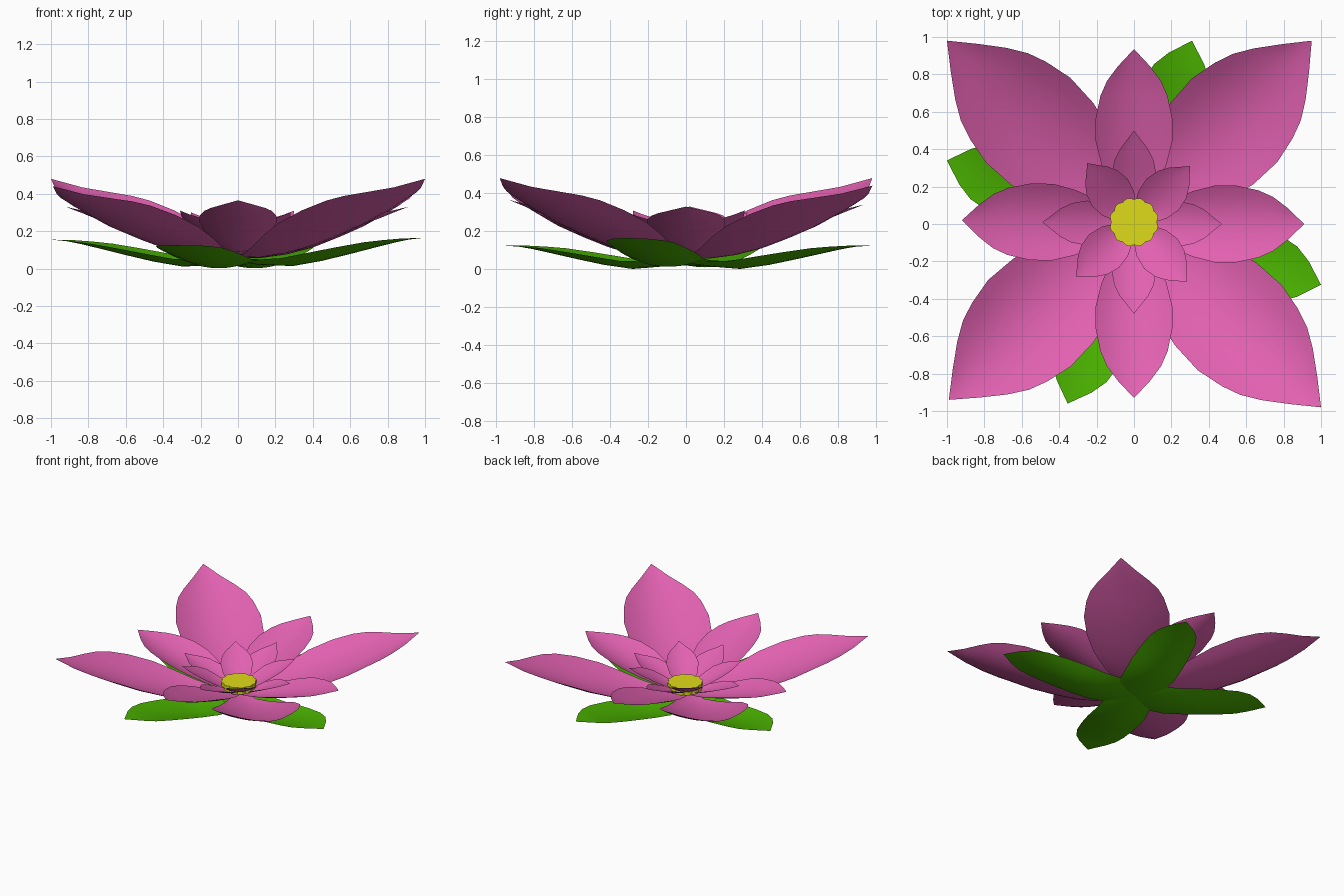
import bpy, bmesh
from math import radians, sin, cos, atan2, hypot, pi

if "Cube" in bpy.data.objects:
    bpy.data.objects.remove(bpy.data.objects["Cube"])


def material(name, rgb):
    m = bpy.data.materials.new(name)
    m.diffuse_color = (*rgb, 1)
    m.use_nodes = True
    m.node_tree.nodes["Principled BSDF"].inputs["Base Color"].default_value = m.diffuse_color
    return m


PINK = material("petal_pink", (0.76, 0.12, 0.44))
GREEN = material("leaf_green", (0.07, 0.45, 0.0))
YELLOW = material("centre_yellow", (0.74, 0.71, 0.01))


def finish(name, bm, mat, angle=50):
    bmesh.ops.remove_doubles(bm, verts=bm.verts, dist=0.0005)
    me = bpy.data.meshes.new(name)
    bm.to_mesh(me)
    bm.free()
    me.materials.append(mat)
    ob = bpy.data.objects.new(name, me)
    bpy.context.collection.objects.link(ob)
    bpy.ops.object.select_all(action='DESELECT')
    ob.select_set(True)
    bpy.context.view_layer.objects.active = ob
    bpy.ops.object.shade_smooth_by_angle(angle=radians(angle))


def petal(name, rows, tip, mat):
    """Cupped sheet: rows of (distance, half width, middle height, edge lift)."""
    tx, ty, tz = tip
    a = atan2(ty, tx)
    s = hypot(tx, ty) / rows[-1][0]
    dz = tz - rows[-1][2]
    n = 10
    bm = bmesh.new()
    grid = []
    for u, w, z, lift in rows:
        line = []
        f = u / rows[-1][0]
        for i in range(n + 1):
            t = 2 * i / n - 1
            x, y = u * s, t * w
            line.append(bm.verts.new((x * cos(a) - y * sin(a),
                                      x * sin(a) + y * cos(a),
                                      z + dz * f + lift * t * t)))
        grid.append(line)
    for r0, r1 in zip(grid, grid[1:]):
        for i in range(n):
            bm.faces.new((r0[i], r1[i], r1[i + 1], r0[i + 1]))
    finish(name, bm, mat)


# Petal shapes
OUTER = [(0, .04, .06, .01), (.15, .11, .058, .02), (.3, .20, .075, .04), (.45, .27, .105, .068),
         (.6, .31, .148, .088), (.78, .32, .205, .095), (.93, .29, .262, .088),
         (1.03, .255, .304, .07), (1.13, .195, .347, .045), (1.25, .105, .398, .018), (1.38, 0, .46, 0)]
MIDDLE = [(0, .04, .08, .01), (.1, .08, .088, .02), (.2, .125, .108, .035), (.32, .175, .14, .052),
          (.44, .205, .175, .062), (.56, .205, .213, .06), (.68, .18, .252, .046),
          (.76, .145, .28, .032), (.84, .085, .314, .014), (.93, 0, .35, 0)]
INNER = [(0, .03, .10, .01), (.08, .065, .108, .02), (.16, .105, .135, .028), (.25, .12, .175, .032),
         (.33, .105, .214, .023), (.39, .075, .243, .012), (.44, .035, .266, .005), (.485, 0, .29, 0)]
LEAF = [(-.08, .03, .05, 0), (-.06, .085, .046, .003), (0, .14, .036, .01), (.12, .18, .019, .025),
        (.3, .2, .01, .042), (.45, .205, .034, .045), (.6, .2, .068, .038), (.75, .185, .104, .027),
        (.85, .155, .128, .014), (.93, .10, .143, .006), (1.03, 0, .152, 0)]

# Large diagonal petals, middle ring, inner rings, green leaves underneath
rings = [
    ("outer_petal", OUTER, PINK, [(.95, .98, .44), (-1, .98, .48), (-.99, -.94, .44), (1, -.98, .48)]),
    ("middle_petal", MIDDLE, PINK, [(.91, 0, .33), (0, .935, .34), (-.92, .02, .33), (0, -.93, .365)]),
    ("inner_petal", INNER, PINK, [(.47, 0, .27), (0, .5, .29), (-.49, .01, .26), (0, -.48, .28)]),
    ("core_petal", INNER, PINK, [(.30, .31, .31), (-.25, .325, .30), (-.31, -.28, .31), (.28, -.31, .30)]),
    ("green_leaf", LEAF, GREEN, [(.31, .98, .125), (-1, .34, .155), (-.355, -.96, .125), (1, -.325, .165)]),
]
for name, rows, mat, tips in rings:
    for i, tip in enumerate(tips):
        petal(f"{name}_{i + 1}", rows, tip, mat)

# Scalloped yellow centre
bm = bmesh.new()
N, LOBES = 60, 12
loops = []
for z in (.11, .165):
    loop = []
    for i in range(N):
        t = 2 * pi * i / N
        r = .121 + .01 * abs(sin(LOBES * t / 2))
        loop.append(bm.verts.new((r * cos(t), .01 + r * sin(t), z)))
    loops.append(loop)
for i in range(N):
    j = (i + 1) % N
    bm.faces.new((loops[0][i], loops[0][j], loops[1][j], loops[1][i]))
bm.faces.new(loops[0][::-1])
bm.faces.new(loops[1])
finish("flower_centre", bm, YELLOW, 30)
